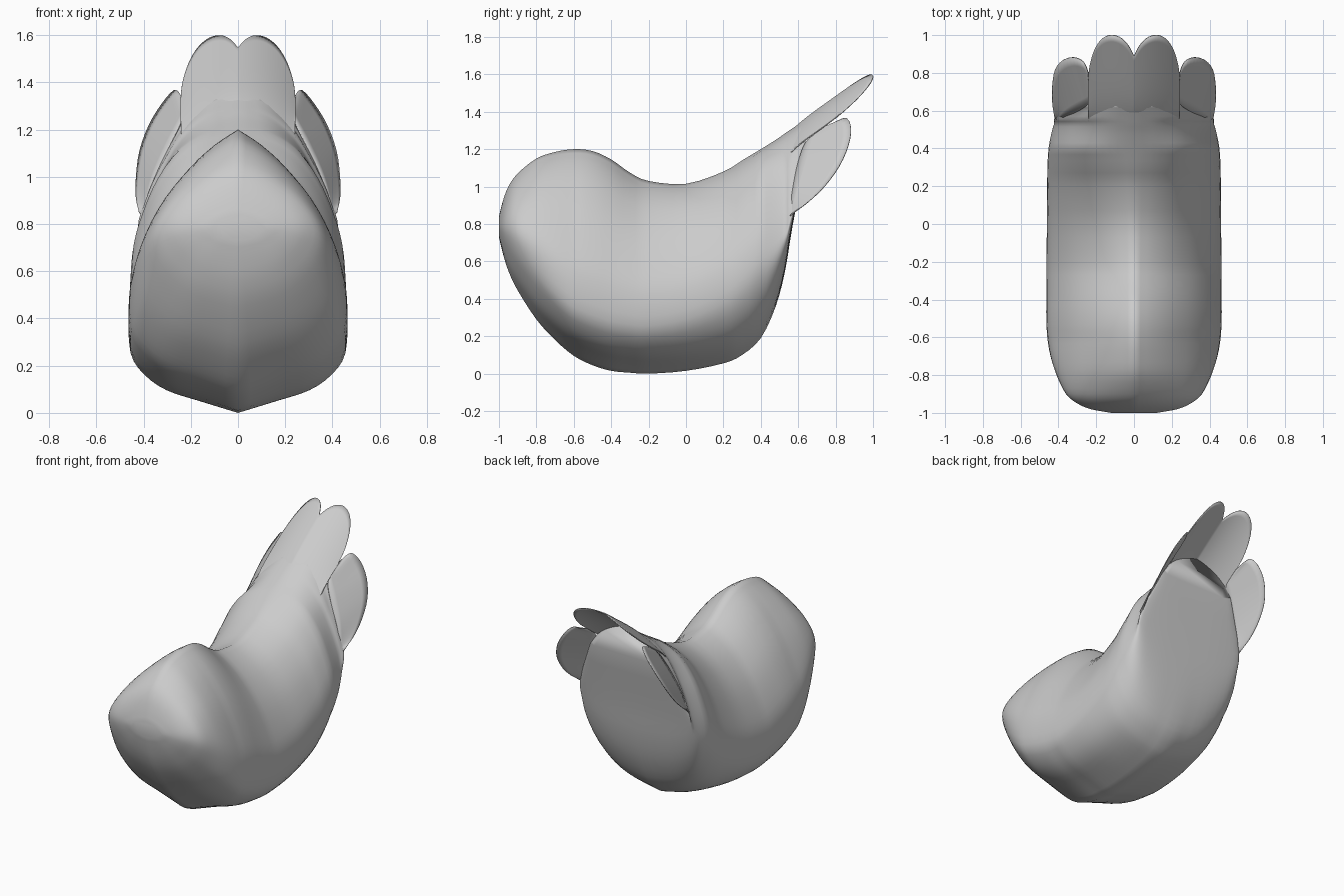
import bpy
from mathutils import Vector

if "Cube" in bpy.data.objects:
    bpy.data.objects.remove(bpy.data.objects["Cube"], do_unlink=True)

grey = bpy.data.materials.new("plain grey")
grey.use_nodes = True
COLOUR = (0.6, 0.6, 0.6, 1)
grey.diffuse_color = COLOUR
grey.node_tree.nodes["Principled BSDF"].inputs["Base Color"].default_value = COLOUR


def smooth_path(points, steps):
    """Catmull-Rom path through the points."""
    pts = [Vector(p) for p in points]
    ext = [pts[0] * 2 - pts[1]] + pts + [pts[-1] * 2 - pts[-2]]
    path = []
    for a, b, c, d in zip(ext, ext[1:], ext[2:], ext[3:]):
        for i in range(steps):
            t = i / steps
            path.append(b + (c - a) * (t / 2)
                        + (a * 2 - b * 5 + c * 4 - d) * (t * t / 2)
                        + (b * 3 - a - c * 3 + d) * (t ** 3 / 2))
    return path + [pts[-1]]


def make_object(name, rows, closed=False):
    """Skin a grid of points; closed rows become a capped tube."""
    n = len(rows[0])
    verts = [tuple(p) for row in rows for p in row]
    faces = []
    for r in range(len(rows) - 1):
        for c in range(n if closed else n - 1):
            k = (c + 1) % n
            faces.append((r * n + c, r * n + k, (r + 1) * n + k, (r + 1) * n + c))
    if closed:
        faces.append(tuple(reversed(range(n))))
        faces.append(tuple(range((len(rows) - 1) * n, len(rows) * n)))
    mesh = bpy.data.meshes.new(name)
    mesh.from_pydata(verts, [], faces)
    mesh.validate()
    mesh.materials.append(grey)
    obj = bpy.data.objects.new(name, mesh)
    bpy.context.collection.objects.link(obj)
    bpy.ops.object.select_all(action="DESELECT")
    bpy.context.view_layer.objects.active = obj
    obj.select_set(True)
    bpy.ops.object.mode_set(mode="EDIT")
    bpy.ops.mesh.select_all(action="SELECT")
    bpy.ops.mesh.normals_make_consistent(inside=False)
    bpy.ops.object.mode_set(mode="OBJECT")
    bpy.ops.object.shade_smooth()
    return obj


def thicken(obj):
    solid = obj.modifiers.new("thickness", "SOLIDIFY")
    solid.thickness = .006
    solid.offset = 0


# Half cross-sections from keel to ridge: (share of width, share of height)
front = [(0, 0), (.28, .04), (.53, .1), (.74, .2), (.91, .32), (1, .46),
         (.95, .6), (.76, .75), (.5, .87), (.25, .95), (0, 1)]
breast = [(0, 0), (.35, .05), (.65, .09), (.86, .15), (.99, .235), (1, .4),
          (.9, .54), (.7, .71), (.45, .85), (.22, .94), (0, 1)]
rump = [(0, 0), (.42, .04), (.72, .12), (.9, .23), (.99, .37), (.97, .52),
        (.88, .66), (.74, .8), (.53, .92), (.28, .98), (0, 1)]
tail_root = [(0, 0), (.5, .01), (.82, .04), (.95, .07), (1, .12), (.95, .22),
             (.87, .38), (.75, .56), (.58, .77), (.3, .94), (0, 1)]
tail_tip = [(0, 0), (.5, 0), (.85, .02), (.95, .06), (1, .12), (.97, .2),
            (.9, .33), (.78, .5), (.55, .74), (.3, .92), (0, 1)]
shapes = [smooth_path(s, 3) for s in (front, breast, rump, tail_root, tail_tip)]

# Body stations: y, bottom z, top z, half width, section blend
stations = [
    (-1, .73, .84, .12, 0), (-.98, .645, .92, .23, 0), (-.95, .55, 1, .3, 0),
    (-.9, .445, 1.07, .36, .15), (-.8, .29, 1.15, .41, .5), (-.7, .18, 1.185, .44, .8),
    (-.6, .095, 1.2, .455, 1), (-.5, .045, 1.19, .46, 1), (-.4, .015, 1.145, .46, 1),
    (-.3, .005, 1.075, .46, 1.05), (-.2, 0, 1.03, .46, 1.1), (0, .015, 1.015, .46, 1.3),
    (.2, .055, 1.08, .46, 1.6), (.3, .1, 1.14, .46, 1.8), (.4, .19, 1.2, .455, 2),
    (.48, .36, 1.25, .44, 2.3), (.53, .55, 1.285, .425, 2.6), (.57, .79, 1.312, .41, 3),
    (.64, 1.15, 1.36, .28, 4)]

rings = []
for y, low, high, width, blend in smooth_path(stations, 3):
    blend = min(max(blend, 0), 4)
    i = min(int(blend), 3)
    half = [a.lerp(b, blend - i) for a, b in zip(shapes[i], shapes[i + 1])]
    right = [Vector((p.x * width, y, low + p.y * (high - low))) for p in half]
    left = [Vector((-p.x, p.y, p.z)) for p in right[-2:0:-1]]
    rings.append(right + left)
make_object("body", rings, closed=True)

# Central tail feathers: one folded sheet with two rounded ends (x, end y)
tips = smooth_path([(0, .89), (.03, .945), (.07, .985), (.12, 1), (.17, .98),
                    (.21, .92), (.235, .83), (.242, .74)], 4)
tips = [Vector((-p.x, p.y)) for p in tips[:0:-1]] + tips
sheet = []
for x, end in tips:
    column = []
    for k in range(15):
        t = k / 14
        y = .53 + (end - .53) * t
        fold = .12 * abs(x) + 1.5 * x * x
        column.append((x, y, 1.268 + .71 * (y - .5) - fold - .03 * (1 - t) ** 6))
    sheet.append(column)
thicken(make_object("centre_tail_feathers", sheet))

# Side tail feathers: root edge on the body and free outer edge
root = smooth_path([(.4, .55, .83), (.36, .57, .98), (.29, .6, 1.13),
                    (.24, .64, 1.235), (.236, .7, 1.29)], 6)
rim = smooth_path([(.42, .56, .85), (.431, .65, .915), (.43, .74, 1), (.415, .82, 1.11),
                   (.375, .868, 1.22), (.32, .882, 1.31), (.27, .86, 1.365),
                   (.245, .81, 1.35), (.238, .745, 1.323)], 3)
for side, label in ((1, "left"), (-1, "right")):
    sheet = [[a.lerp(b, k / 6) for k in range(7)] for a, b in zip(root, rim)]
    sheet = [[(side * p.x, p.y, p.z) for p in row] for row in sheet]
    thicken(make_object(label + "_side_tail_feather", sheet))
